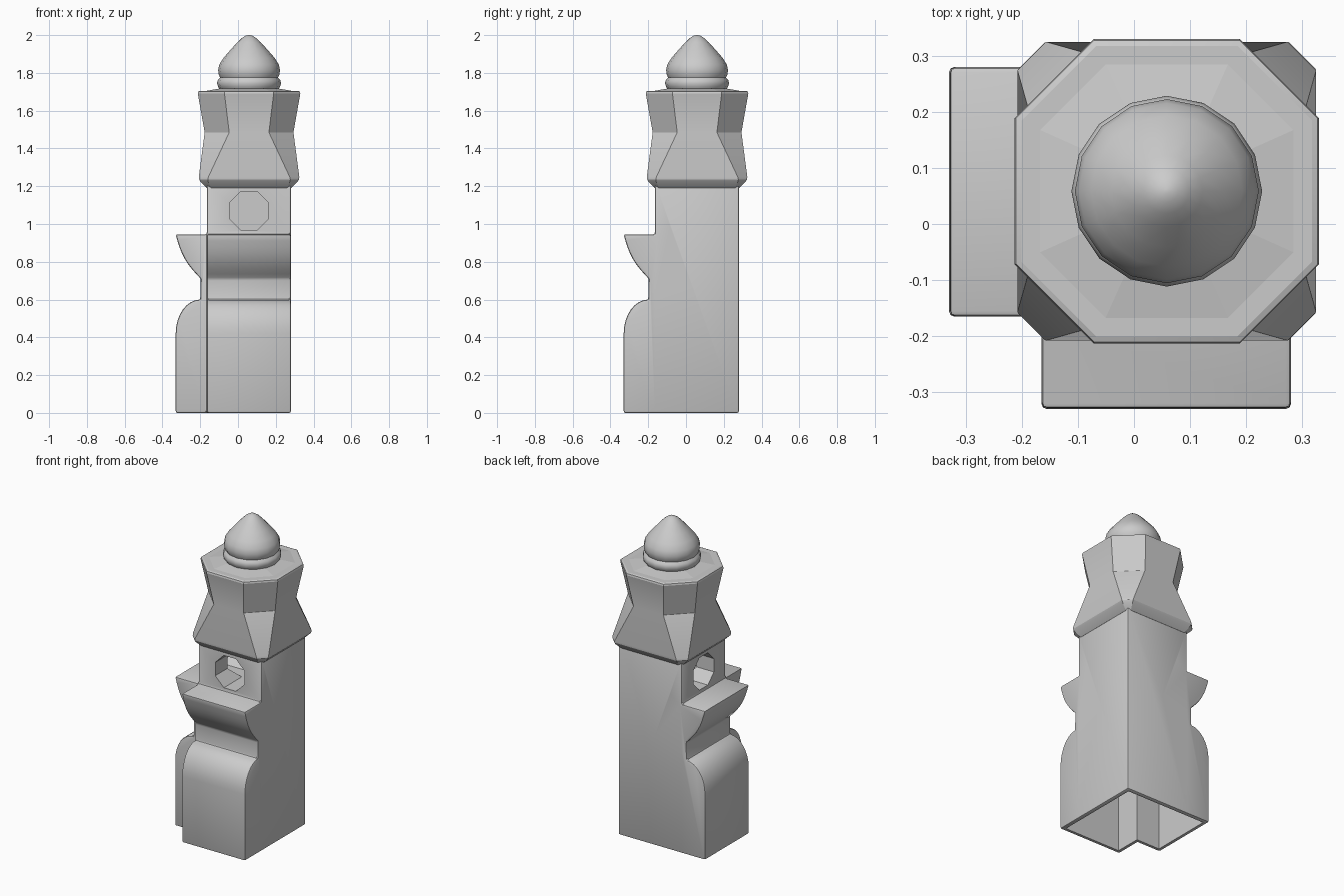
import bpy, bmesh
from math import cos, sin, pi, radians
from mathutils import Matrix

if "Cube" in bpy.data.objects:
    bpy.data.objects.remove(bpy.data.objects["Cube"], do_unlink=True)

stone = bpy.data.materials.new("grey stone")
stone.use_nodes = True
GREY = (0.6, 0.6, 0.6, 1)
stone.diffuse_color = GREY
stone.node_tree.nodes["Principled BSDF"].inputs["Base Color"].default_value = GREY

C = 0.0585                # axis of the tower in x and y
LO, HI = -0.165, 0.28     # sides of the square shaft
OUT = -0.33               # face of the buttresses
SWAP = Matrix(((0, 1, 0, 0), (1, 0, 0, 0), (0, 0, 1, 0), (0, 0, 0, 1)))


def finish(name, bm):
    bmesh.ops.recalc_face_normals(bm, faces=bm.faces)
    mesh = bpy.data.meshes.new(name)
    bm.to_mesh(mesh)
    bm.free()
    mesh.materials.append(stone)
    obj = bpy.data.objects.new(name, mesh)
    bpy.context.collection.objects.link(obj)
    return obj


def loft(name, rings, swap=False):
    """Join rings of points with side walls and close both ends."""
    bm = bmesh.new()
    rows = [[bm.verts.new(p) for p in ring] for ring in rings]
    n = len(rows[0])
    for a, b in zip(rows, rows[1:]):
        for i in range(n):
            bm.faces.new((a[i], a[(i + 1) % n], b[(i + 1) % n], b[i]))
    bm.faces.new(rows[0])
    bm.faces.new(rows[-1])
    if swap:
        bm.transform(SWAP)
    return finish(name, bm)


def apply(obj, kind, **settings):
    mod = obj.modifiers.new(kind.title(), kind)
    for key, value in settings.items():
        setattr(mod, key, value)
    bpy.context.view_layer.objects.active = obj
    bpy.ops.object.modifier_apply(modifier=mod.name)


def combine(obj, other, operation):
    other.hide_render = True
    apply(obj, "BOOLEAN", object=other, operation=operation, solver="EXACT")
    bpy.data.objects.remove(other, do_unlink=True)


def smooth(obj, angle):
    bpy.ops.object.select_all(action="DESELECT")
    obj.select_set(True)
    bpy.context.view_layer.objects.active = obj
    bpy.ops.object.shade_smooth_by_angle(angle=radians(angle))


# Side outline of shaft and buttress: rounded shoulder, waist, flared ledge
steps = [i / 8 * pi / 2 for i in range(9)]
outline = [(HI, 0), (OUT, 0)]
outline += [(-0.2 + (OUT + 0.2) * cos(t), 0.42 + 0.18 * sin(t)) for t in steps]
a, b, bulge = (-0.197, 0.71), (OUT, 0.945), 0.022
for i in range(9):
    t = i / 8
    push = bulge * sin(pi * t)
    outline.append((a[0] + (b[0] - a[0]) * t - push * 0.87,
                    a[1] + (b[1] - a[1]) * t - push * 0.5))
outline += [(LO, 0.945), (LO, 1.21), (HI, 1.21)]


def buttress(name, swap):
    return loft(name, [[(x, y, z) for y, z in outline] for x in (LO, HI)], swap)


def box(name, x0, x1, y0, y1, z0, z1, swap=False):
    return loft(name, [[(x0, y0, z), (x1, y0, z), (x1, y1, z), (x0, y1, z)]
                       for z in (z0, z1)], swap)


def window(name, swap):
    ring = [(C + 0.111 * cos((i + 0.5) * pi / 4), 1.07 + 0.111 * sin((i + 0.5) * pi / 4))
            for i in range(8)]
    return loft(name, [[(x, y, z) for x, z in ring] for y in (-0.5, C + 0.11)], swap)


# Shaft with a buttress on two sides, hollow below, windows meeting inside
shaft = buttress("tower_shaft", False)
combine(shaft, buttress("side_buttress", True), "UNION")
apply(shaft, "BEVEL", width=0.01, segments=2, limit_method="ANGLE", angle_limit=radians(40))
W = 0.025
for swap in (False, True):
    combine(shaft, box("foot_cutter", LO + W, HI - W, OUT + W, HI - W, -0.1, 0.41, swap),
            "DIFFERENCE")
combine(shaft, box("core_cutter", LO + W, HI - W, LO + W, HI - W, -0.1, 0.9), "DIFFERENCE")
for swap in (False, True):
    combine(shaft, window("window_cutter", swap), "DIFFERENCE")
smooth(shaft, 30)


# Eight-sided cap: square eave drawn in to an octagon, then flared
def cap_ring(half, flat, z):
    quarter = [(half, -flat), (half, flat)]
    ring = []
    for i in range(4):
        c, s = round(cos(i * pi / 2)), round(sin(i * pi / 2))
        ring += [(C + c * x - s * y, C + s * x + c * y, z) for x, y in quarter]
    return ring


cap = loft("tower_cap", [cap_ring(*r) for r in (
    (0.222, 0.2, 1.19), (0.268, 0.222, 1.235), (0.235, 0.105, 1.485), (0.274, 0.132, 1.705))])
apply(cap, "BEVEL", width=0.015, segments=2, limit_method="ANGLE", angle_limit=radians(50))
smooth(cap, 20)

# Low roof slab rising slightly towards the finial
roof = loft("cap_roof", [cap_ring(0.255, 0.122, 1.7), cap_ring(0.15, 0.075, 1.718)])

# Turned finial: ring moulding under an onion bulb
profile = [(0.15, 1.705), (0.163, 1.725), (0.17, 1.745), (0.165, 1.762), (0.153, 1.775),
           (0.16, 1.79), (0.164, 1.815), (0.157, 1.845), (0.135, 1.88), (0.1, 1.92),
           (0.064, 1.96), (0.04, 1.983), (0.02, 1.996), (0.004, 2.0)]
finial = loft("onion_finial", [[(C + r * cos(i * pi / 8), C + r * sin(i * pi / 8), z)
                                for i in range(16)] for r, z in profile])
smooth(finial, 50)
